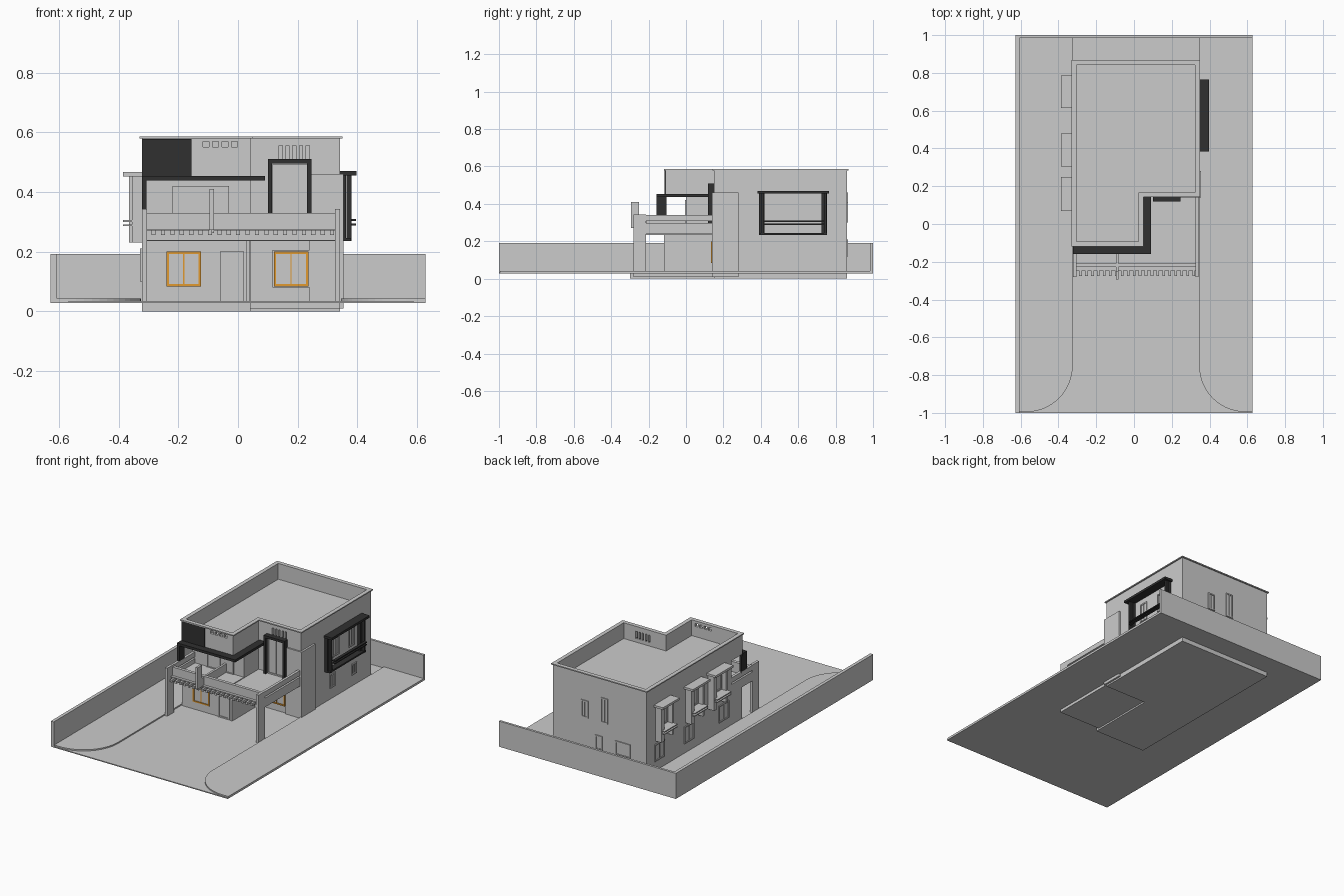
import bpy, bmesh, math

if "Cube" in bpy.data.objects:
    bpy.data.objects.remove(bpy.data.objects["Cube"])


def material(name, col):
    m = bpy.data.materials.new(name)
    m.diffuse_color = (*col, 1)
    m.use_nodes = True
    m.node_tree.nodes["Principled BSDF"].inputs["Base Color"].default_value = m.diffuse_color
    return m


DARK = material("dark_cladding", (0.03, 0.03, 0.03))
ORANGE = material("orange_frame", (0.75, 0.32, 0.03))


def prism(name, pts, z0, z1, mat=None):
    bm = bmesh.new()
    face = bm.faces.new([bm.verts.new((x, y, z0)) for x, y in pts])
    ext = bmesh.ops.extrude_face_region(bm, geom=[face])
    for v in ext["geom"]:
        if isinstance(v, bmesh.types.BMVert):
            v.co.z = z1
    bmesh.ops.recalc_face_normals(bm, faces=bm.faces)
    me = bpy.data.meshes.new(name)
    bm.to_mesh(me)
    bm.free()
    ob = bpy.data.objects.new(name, me)
    bpy.context.collection.objects.link(ob)
    if mat:
        me.materials.append(mat)
    return ob


def box(name, x0, x1, y0, y1, z0, z1, mat=None):
    return prism(name, [(x0, y0), (x1, y0), (x1, y1), (x0, y1)], z0, z1, mat)


def cut(ob, cutter):
    cutter.hide_render = True
    mod = ob.modifiers.new("cut", 'BOOLEAN')
    mod.operation = 'DIFFERENCE'
    mod.solver = 'EXACT'
    mod.object = cutter
    bpy.context.view_layer.objects.active = ob
    bpy.ops.object.modifier_apply(modifier=mod.name)
    bpy.data.objects.remove(cutter)


def ell(front_l, front_r, o=0.0):
    # L-shaped house outline, grown by o
    return [(-.322 - o, front_l - o), (.042 + o, front_l - o), (.042 + o, front_r - o),
            (.342 + o, front_r - o), (.342 + o, .86 + o), (-.322 - o, .86 + o)]


def window(name, axis, wall, out, a0, a1, z0, z1, mat=None, bars=1, t=.008):
    # framed window on a wall; axis is the direction the wall runs in
    def part(n, b0, b1, c0, c1, depth):
        lo, hi = sorted((wall - out * .004, wall + out * depth))
        if axis == 'x':
            box(n, b0, b1, lo, hi, c0, c1, mat if depth > .002 else None)
        else:
            box(n, lo, hi, b0, b1, c0, c1, mat if depth > .002 else None)
    part(name + "_pane", a0, a1, z0, z1, .001)
    part(name + "_sill", a0, a1, z0, z0 + t, .006)
    part(name + "_head", a0, a1, z1 - t, z1, .006)
    part(name + "_jamb_a", a0, a0 + t, z0 + t, z1 - t, .006)
    part(name + "_jamb_b", a1 - t, a1, z0 + t, z1 - t, .006)
    for i in range(bars):
        c = a0 + (a1 - a0) * (i + 1) / (bars + 1)
        part(name + "_mullion", c - t / 4, c + t / 4, z0 + t, z1 - t, .005)


# Site: drive slab, two lawns with rounded front corners, boundary walls
box("drive_slab", -.628, .628, -1, 1, .028, .034)
for side, inner, outer in ((-1, -.325, -.628), (1, .345, .628)):
    r = .245
    arc = [(inner + side * r * (1 - math.cos(a)), -.75 - r * math.sin(a))
           for a in [math.pi / 2 * i / 14 for i in range(15)]]
    prism("lawn", [(inner, 1)] + arc + [(outer, -.995), (outer, 1)], .034, .042)
box("left_boundary_wall", -.628, -.607, -1, 1, .034, .192)
box("rear_boundary_wall", -.607, .628, .985, 1, .034, .192)

# House body: ground floor, recessed first floor, overhanging top with parapet
prism("ground_floor", ell(-.11, .15), 0, .27)
prism("first_floor", ell(0, .15), .27, .45)
top = prism("upper_block_and_parapet", ell(-.11, .15), .45, .58)
cut(top, prism("roof_cutter", ell(-.11, .15, -.018), .485, .7))
for i in range(4):
    x = -.118 + i * .032
    cut(top, box("vent_cutter", x, x + .021, -.15, -.07, .55, .569))
for i in range(5):
    x = .138 + i * .0225
    cut(top, box("slot_cutter", x, x + .011, .1, .19, .508, .555))
cornice = prism("roof_cornice", ell(-.11, .15, .008), .579, .586)
cut(cornice, prism("cornice_cutter", ell(-.11, .15, -.018), .5, .7))
box("corner_tower", .24, .354, .14, .28, .01, .46)

# Porch and balcony
box("porch_base", -.322, .042, -.3, -.11, 0, .028)
box("porch_base_right", .042, .342, -.28, .15, .01, .028)
box("balcony_slab", -.305, .325, -.215, .15, .235, .265)
box("balcony_front_parapet", -.305, .325, -.228, -.208, .238, .33)
for x0, x1, yb in ((-.322, -.305, 0), (.325, .342, .15)):
    box("porch_pier", x0, x1, -.28, -.215, .01, .342)
    box("balcony_top_rail", x0, x1, -.215, yb, .308, .34)
    box("balcony_edge_beam", x0, x1, -.215, yb, .24, .298)
for i in range(20):
    x = -.29 + i * .0315
    box("pergola_fin", x, x + .014, -.275, -.228, .256, .272)
box("pergola_cap", -.305, .325, -.245, -.228, .27, .276)
box("balcony_post", -.095, -.081, -.295, -.25, .272, .41)
box("balcony_divider", -.095, -.081, -.25, 0, .262, .325)
box("porch_downpipe", .026, .04, -.118, -.11, .03, .24)

# Dark front canopy, leg, panel and door surround
prism("front_canopy", [(-.322, -.158), (.09, -.158), (.09, .15), (.045, .15),
                       (.045, -.112), (-.322, -.112)], .438, .454, DARK)
box("canopy_leg", -.322, -.306, -.158, -.105, .33, .438, DARK)
box("dark_corner_panel", -.32, -.156, -.116, -.108, .454, .578, DARK)
box("door_surround_left", .1, .114, .118, .16, .265, .495, DARK)
box("door_surround_right", .232, .247, .118, .16, .265, .495, DARK)
box("door_surround_top", .1, .247, .118, .16, .495, .51, DARK)
window("balcony_door", 'x', .138, -1, .116, .232, .266, .494)
box("balcony_door_back", .114, .232, .141, .155, .265, .495)
window("balcony_window", 'x', 0, -1, -.22, -.03, .266, .42)

# Orange ground floor windows and the entrance door
window("front_window_left", 'x', -.11, -1, -.24, -.124, .083, .2, ORANGE)
window("front_window_right", 'x', .14, -1, .12, .236, .083, .2, ORANGE)
box("front_window_right_wall", .115, .24, .142, .152, .08, .205)
window("entrance_door", 'x', -.11, -1, -.06, .02, .034, .2, None, 0)

# Right side dark bay frame
box("bay_canopy", .342, .398, .383, .765, .455, .47, DARK)
for y in (.39, .725):
    box("bay_leg_inner", .342, .362, y, y + .03, .235, .455, DARK)
    box("bay_leg_outer", .364, .38, y + .012, y + .026, .235, .455, DARK)
for z in (.288, .303):
    box("bay_rail", .378, .396, .42, .74, z, z + .007, DARK)
box("bay_floor", .342, .378, .39, .755, .235, .245, DARK)
window("bay_window_a", 'y', .342, 1, .47, .53, .30, .42)
window("bay_window_b", 'y', .342, 1, .63, .69, .30, .42)
window("right_window_a", 'y', .342, 1, .44, .49, .11, .2)
window("right_window_b", 'y', .342, 1, .66, .71, .11, .18)

# Left side: three hooded windows above, three plain ones below
for y0, y1 in ((.07, .25), (.305, .48), (.615, .785)):
    box("hood_canopy", -.386, -.322, y0, y1, .452, .466)
    box("hood_thick_leg", -.365, -.322, y1 - .045, y1 - .015, .23, .452)
    box("hood_thin_leg", -.355, -.322, y0 + .015, y0 + .03, .23, .452)
    for z in (.285, .3):
        box("hood_shelf", -.385, -.322, y0 + .02, y1 - .02, z, z + .006)
    window("hood_window", 'y', -.322, -1, y0 + .035, y1 - .05, .31, .44)
for y0, y1 in ((.03, .13), (.38, .48), (.68, .78)):
    window("left_window", 'y', -.322, -1, y0, y1, .1, .21)

# Rear windows
for x0, x1, z0, z1 in ((.09, .14, .3, .41), (-.05, 0, .3, .46),
                       (-.01, .04, .12, .21), (-.21, -.1, .12, .21)):
    window("rear_window", 'x', .86, 1, x0, x1, z0, z1)
